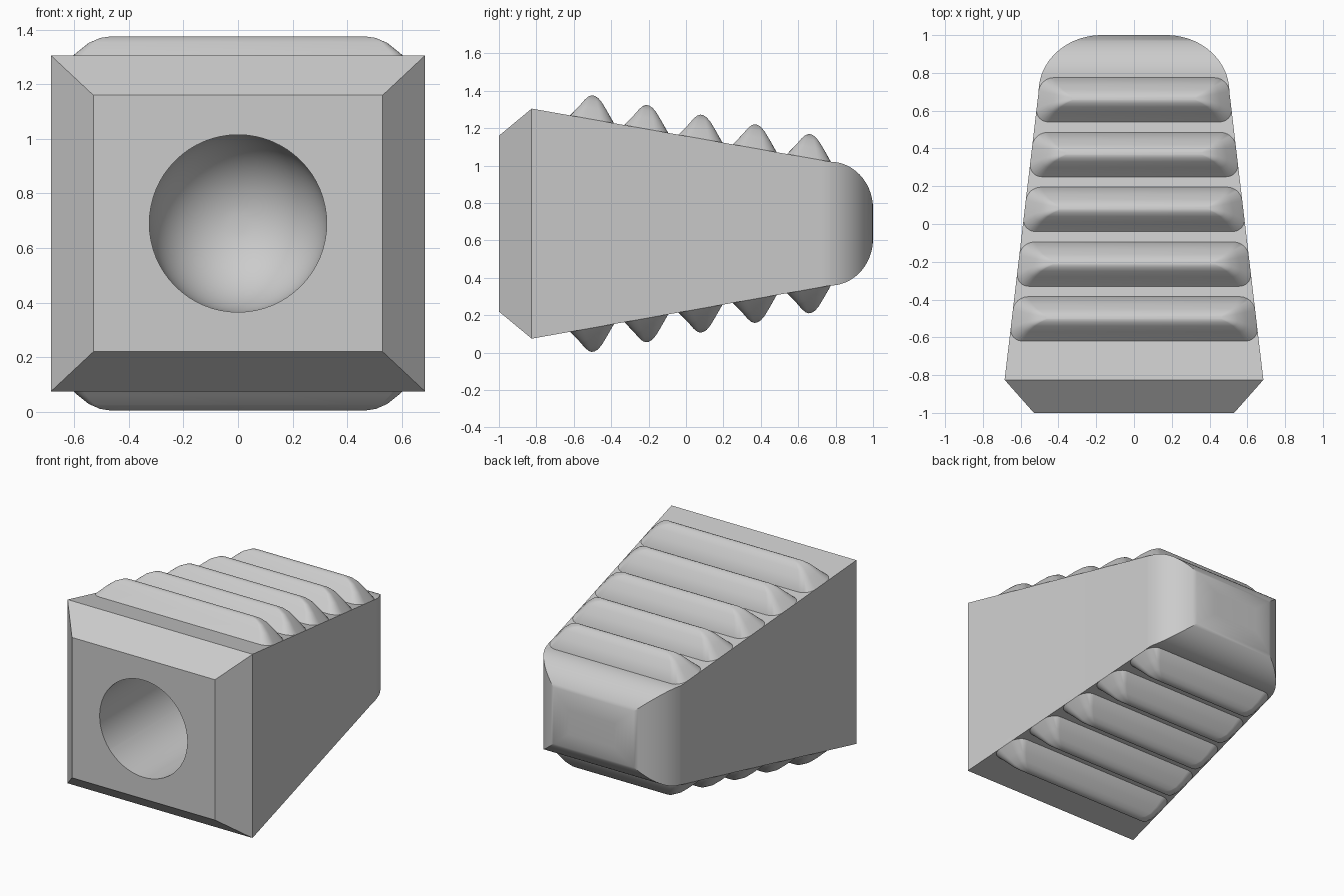
import bpy, bmesh, math

if "Cube" in bpy.data.objects:
    bpy.data.objects.remove(bpy.data.objects["Cube"], do_unlink=True)

MID = 0.69  # height of the centre line

grey = bpy.data.materials.new("light_grey")
grey.use_nodes = True
COLOUR = (0.6, 0.6, 0.6, 1)
grey.diffuse_color = COLOUR
grey.node_tree.nodes["Principled BSDF"].inputs["Base Color"].default_value = COLOUR


def loft(name, rings):
    """Skin a stack of closed rings and cap both ends."""
    bm = bmesh.new()
    loops = [[bm.verts.new(p) for p in ring] for ring in rings]
    n = len(loops[0])
    for a, b in zip(loops, loops[1:]):
        for i in range(n):
            j = (i + 1) % n
            bm.faces.new((a[i], a[j], b[j], b[i]))
    bm.faces.new(loops[0])
    bm.faces.new(loops[-1])
    bmesh.ops.recalc_face_normals(bm, faces=bm.faces)
    mesh = bpy.data.meshes.new(name)
    bm.to_mesh(mesh)
    bm.free()
    mesh.materials.append(grey)
    obj = bpy.data.objects.new(name, mesh)
    bpy.context.collection.objects.link(obj)
    return obj


def activate(obj):
    bpy.ops.object.select_all(action="DESELECT")
    obj.select_set(True)
    bpy.context.view_layer.objects.active = obj


def smooth(obj, degrees=30):
    activate(obj)
    bpy.ops.object.shade_smooth_by_angle(angle=math.radians(degrees))


# Straight taper of the body, in half width and half height
def taper_x(y):
    return 0.685 - 0.118 * (y + 0.825)


def taper_z(y):
    return 0.615 - 0.178 * (y + 0.825)


# Taper with the rounded rear end
def rounded(y, taper, start, flat):
    if y <= start:
        return taper(y)
    t = (y - start) / (1 - start)
    return flat + (taper(start) - flat) * math.sqrt(max(0, 1 - t * t))


def rectangle(y, hx, hz):
    return [(sx * hx, y, MID + sz * hz)
            for sx, sz in ((-1, -1), (1, -1), (1, 1), (-1, 1))]


# Body: bevelled front, tapered middle, rounded rear
steps = [0.7 + 0.3 * math.sin(math.pi / 2 * i / 20) for i in range(21)]
stations = sorted([-0.825, 0.77] + steps)
rings = [rectangle(-1, 0.53, 0.47)]
rings += [rectangle(y, rounded(y, taper_x, 0.7, 0.17), rounded(y, taper_z, 0.77, 0.08))
          for y in stations]
body = loft("body", rings)

# Round socket with a domed end, cut into the front
R, DOME = 0.325, 0.15
profile = [(-1.2, R)] + [(DOME + R * math.sin(a), R * math.cos(a))
                         for a in (math.radians(6 * i) for i in range(15))]
cutter = loft("socket_cutter", [
    [(r * math.cos(k * math.tau / 64), y, MID + r * math.sin(k * math.tau / 64))
     for k in range(64)] for y, r in profile])
cut = body.modifiers.new("socket", "BOOLEAN")
cut.operation = "DIFFERENCE"
cut.solver = "EXACT"
cut.object = cutter
activate(body)
bpy.ops.object.modifier_apply(modifier=cut.name)
bpy.data.objects.remove(cutter, do_unlink=True)
smooth(body)

# Grip ridge levels: height, front offset, rear offset, end inset
LEVELS = [(-0.03, -0.12, 0.115, 0), (0, -0.12, 0.115, 0), (0.06, -0.07, 0.077, 0.055),
          (0.1, -0.04, 0.05, 0.1), (0.12, -0.02, 0.03, 0.14), (0.128, -0.004, 0.012, 0.18)]


def ridge_ring(centre, side, level):
    h, front, rear, inset = level
    half = (rear - front) / 2
    mid = centre + (front + rear) / 2
    r = half * 0.6
    ring = []
    for q, (sx, sy) in enumerate(((1, 1), (-1, 1), (-1, -1), (1, -1))):
        for k in range(7):
            a = math.pi / 2 * (q + k / 6)
            y = mid + sy * (half - r) + r * math.sin(a)
            x = sx * (taper_x(y) - inset - r) + r * math.cos(a)
            ring.append((x, y, MID + side * (taper_z(y) + h)))
    return ring


# Five ridges on the top, mirrored underneath
for side, label in ((1, "top"), (-1, "bottom")):
    for i in range(5):
        centre = -0.5 + 0.29 * i
        ridge = loft(f"{label}_ridge_{i + 1}",
                     [ridge_ring(centre, side, level) for level in LEVELS])
        smooth(ridge, 35)
